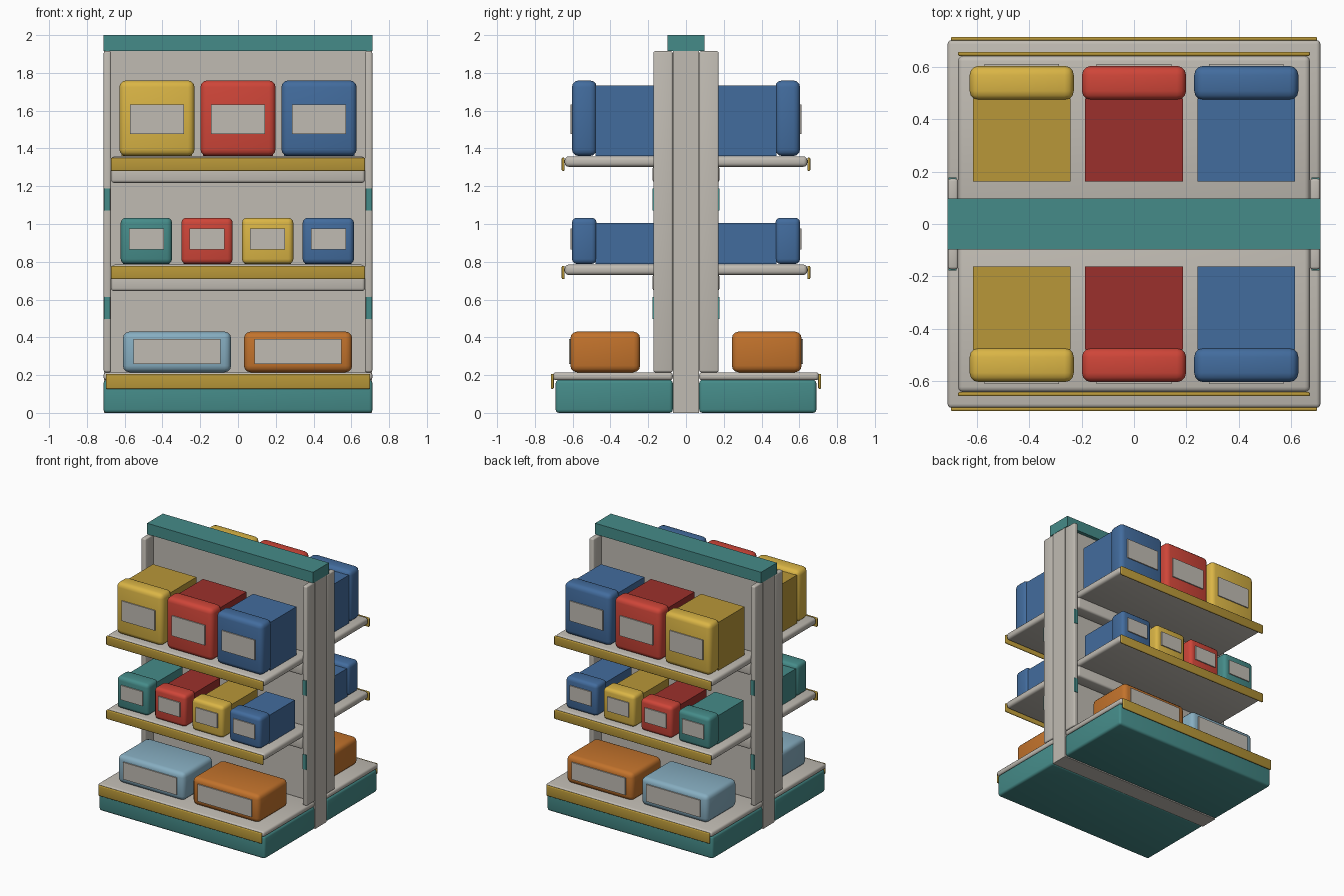
import bpy
import bmesh
import math
from mathutils import Vector

default = bpy.data.objects.get("Cube")
if default:
    bpy.data.objects.remove(default, do_unlink=True)


def material(name, rgb):
    mat = bpy.data.materials.new(name)
    mat.use_nodes = True
    mat.diffuse_color = (*rgb, 1)
    bsdf = next(n for n in mat.node_tree.nodes if n.type == 'BSDF_PRINCIPLED')
    bsdf.inputs["Base Color"].default_value = (*rgb, 1)
    return mat


grey = material("warm grey", (0.53, 0.5, 0.45))
teal = material("teal", (0.06, 0.26, 0.25))
yellow = material("yellow", (0.7, 0.46, 0.06))
mustard = material("dark yellow", (0.48, 0.31, 0.04))
red = material("red", (0.62, 0.06, 0.04))
maroon = material("dark red", (0.33, 0.03, 0.025))
blue = material("blue", (0.055, 0.15, 0.34))
pale = material("pale blue", (0.24, 0.42, 0.53))
orange = material("orange", (0.54, 0.17, 0.025))


def box(name, xs, ys, zs, mat, bevel=0):
    """Box between the given limits, with optional rounded edges."""
    lo, hi = (Vector(c) for c in zip(*(sorted(r) for r in (xs, ys, zs))))
    centre, size = (lo + hi) / 2, hi - lo
    bm = bmesh.new()
    bmesh.ops.create_cube(bm, size=1)
    bmesh.ops.scale(bm, vec=size, verts=bm.verts)
    if bevel:
        bmesh.ops.bevel(bm, geom=bm.edges[:], offset=bevel, segments=3,
                        profile=0.5, affect='EDGES')
        for face in bm.faces:
            face.smooth = True
        for edge in bm.edges:
            edge.smooth = edge.calc_face_angle(0) < math.radians(40)
    mesh = bpy.data.meshes.new(name)
    bm.to_mesh(mesh)
    bm.free()
    mesh.materials.append(mat)
    obj = bpy.data.objects.new(name, mesh)
    obj.location = centre
    bpy.context.collection.objects.link(obj)
    return obj


def span(centre, width):
    return centre - width / 2, centre + width / 2


# Central spine and top cap
box("spine_panel", (-0.71, 0.71), (-0.07, 0.07), (0, 1.915), grey)
box("top_cap", (-0.712, 0.712), (-0.097, 0.097), (1.915, 2), teal)

# Goods on each level: colour of the front, colour of the body
large_goods = [(yellow, mustard), (red, maroon), (blue, blue)]
small_goods = [(teal, teal), (red, maroon), (yellow, mustard), (blue, blue)]

for side, s in (("front", -1), ("back", 1)):
    def part(name, xs, ys, zs, mat, bevel=0):
        return box(f"{side}_{name}", xs, [s * y for y in ys], zs, mat, bevel)

    # Base plinth, deck and rail
    part("plinth", (-0.712, 0.712), (0.07, 0.69), (0, 0.175), teal, 0.018)
    part("deck", (-0.712, 0.712), (0.07, 0.703), (0.173, 0.215), grey, 0.016)
    part("deck_rail", (-0.7, 0.7), (0.7, 0.715), (0.127, 0.207), mustard, 0.006)

    # Uprights with slot plates
    for hand, h in (("left", 1), ("right", -1)):
        part(f"{hand}_upright", (h * 0.672, h * 0.711), (0.07, 0.173),
             (0.215, 1.915), grey, 0.01)
        for level, z in (("lower", 0.555), ("upper", 1.13)):
            part(f"{hand}_{level}_slot_plate", (h * 0.678, h * 0.709),
                 (0.17, 0.177), span(z, 0.115), teal)

    # Raised shelves with a price rail and a rear support bar
    for level, top in (("middle", 0.785), ("upper", 1.358)):
        part(f"{level}_shelf", (-0.672, 0.672), (0.07, 0.642),
             (top - 0.055, top), grey, 0.02)
        part(f"{level}_shelf_rail", (-0.672, 0.672), (0.642, 0.658),
             (top - 0.077, top - 0.007), mustard, 0.006)
        part(f"{level}_support_bar", (-0.672, 0.672), (0.07, 0.177),
             (top - 0.14, top - 0.05), grey, 0.015)

    # Goods with a rounded front, a plain body and a blank label
    def goods(name, x, z, width, height, colours, label, label_z):
        front, body = colours
        part(f"{name}_body", span(x, width - 0.025), (0.162, 0.48),
             (z, z + height - 0.027), body)
        part(f"{name}_front", span(x, width), (0.473, 0.604),
             (z, z + height), front, 0.035 if width > 0.3 else 0.027)
        part(f"{name}_label", span(x, label[0]), (0.603, 0.612),
             span(label_z, label[1]), grey)

    for i, colours in enumerate(large_goods):
        goods(f"large_box_{i + 1}", (i - 1) * 0.429, 1.36, 0.398, 0.4,
              colours, (0.285, 0.155), 1.555)
    for i, colours in enumerate(small_goods):
        goods(f"small_box_{i + 1}", -0.485 + i * 0.321, 0.788, 0.272, 0.245,
              colours, (0.185, 0.112), 0.92)

    # Wide crates on the deck
    for name, x, mat in (("pale_crate", -0.323, pale), ("orange_crate", 0.318, orange)):
        part(name, span(x, 0.573), (0.243, 0.612), (0.215, 0.43), mat, 0.035)
        part(f"{name}_label", span(x, 0.46), (0.611, 0.62),
             (0.258, 0.39), grey)
